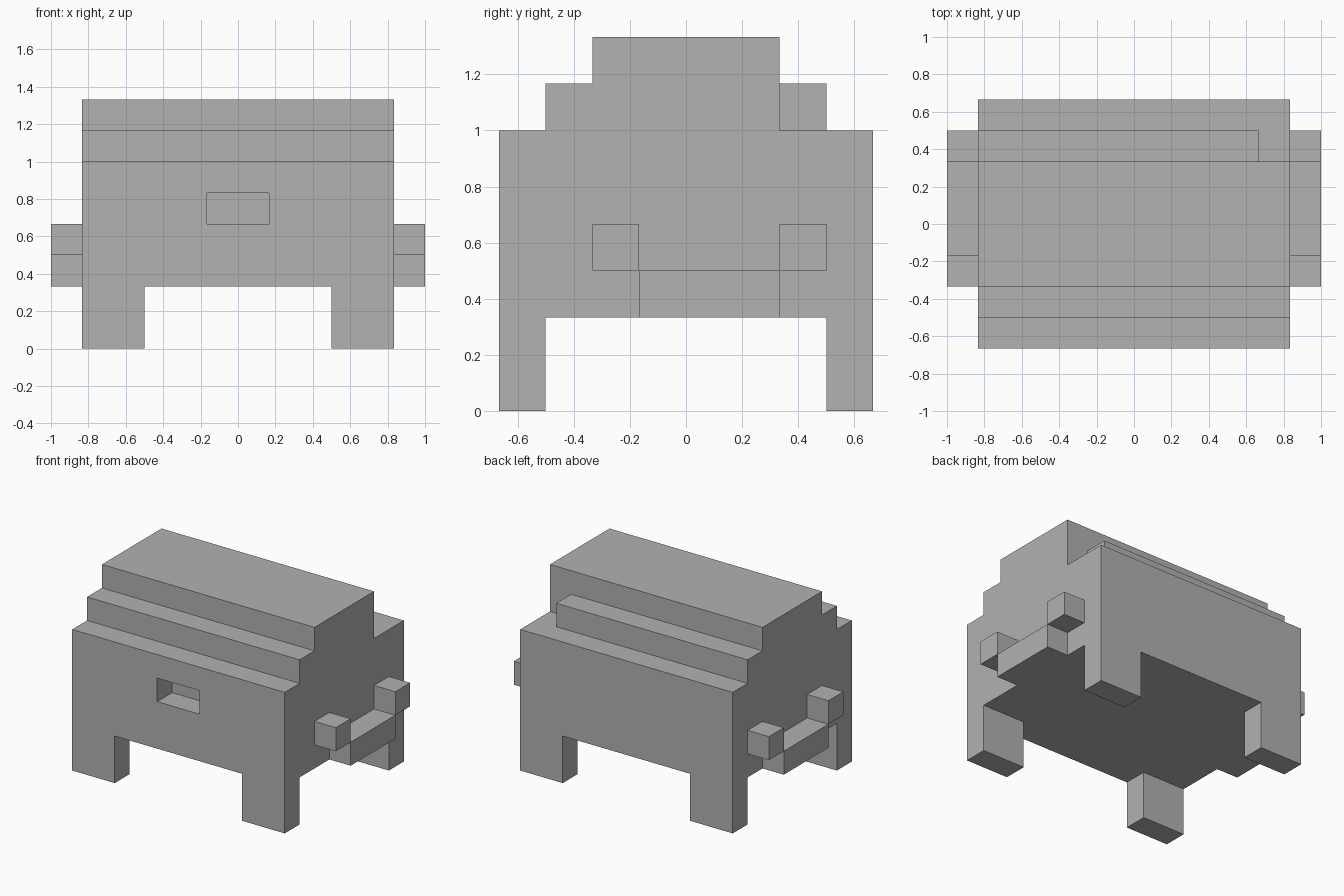
import bpy, bmesh

U = 1 / 6  # block size

cube = bpy.data.objects.get("Cube")
if cube:
    bpy.data.objects.remove(cube, do_unlink=True)

GREY = (0.445, 0.445, 0.445, 1)
grey = bpy.data.materials.new("plain_grey")
grey.use_nodes = True
grey.diffuse_color = GREY
for node in grey.node_tree.nodes:
    if node.type == 'BSDF_PRINCIPLED':
        node.inputs["Base Color"].default_value = GREY


def prism(name, profile, x0, x1):
    """Extrude a (y, z) outline, in blocks, from x0 to x1."""
    bm = bmesh.new()
    face = bm.faces.new([bm.verts.new((x0 * U, y * U, z * U)) for y, z in profile])
    new = bmesh.ops.extrude_face_region(bm, geom=[face])["geom"]
    moved = [v for v in new if isinstance(v, bmesh.types.BMVert)]
    bmesh.ops.translate(bm, verts=moved, vec=((x1 - x0) * U, 0, 0))
    bmesh.ops.recalc_face_normals(bm, faces=bm.faces[:])
    mesh = bpy.data.meshes.new(name)
    bm.to_mesh(mesh)
    bm.free()
    mesh.materials.append(grey)
    obj = bpy.data.objects.new(name, mesh)
    bpy.context.collection.objects.link(obj)
    return obj


def box(name, x, y, z):
    return prism(name, [(y[0], z[0]), (y[1], z[0]), (y[1], z[1]), (y[0], z[1])], *x)


# Stepped body with its roof
body = prism("body", [(-4, 2), (4, 2), (4, 6), (2, 6), (2, 8), (-2, 8),
                      (-2, 7), (-3, 7), (-3, 6), (-4, 6)], -5, 5)

# Shallow recess in the front
cutter = box("recess_cutter", (-1, 1), (-5, -3), (4, 5))
cutter.hide_render = True
cutter.hide_viewport = True
cutter.display_type = 'WIRE'
cut = body.modifiers.new("recess", 'BOOLEAN')
cut.operation = 'DIFFERENCE'
cut.solver = 'EXACT'
cut.object = cutter
bpy.context.view_layer.objects.active = body
bpy.ops.object.modifier_apply(modifier=cut.name)
bpy.data.objects.remove(cutter, do_unlink=True)

# Rear roof step, stopping short of the left end
box("rear_roof_step", (-5, 4), (2, 3), (6, 7))

for side, s in (("left", 1), ("right", -1)):
    # Legs flush with the body corners
    for end, e in (("front", -1), ("rear", 1)):
        box(f"{end}_{side}_leg", sorted((3 * s, 5 * s)), sorted((3 * e, 4 * e)), (0, 2))
    # Side handle: low bar between two raised blocks
    span = sorted((5 * s, 6 * s))
    box(f"{side}_handle_bar", span, (-1, 2), (2, 3))
    box(f"{side}_handle_front_block", span, (-2, -1), (3, 4))
    box(f"{side}_handle_rear_block", span, (2, 3), (3, 4))
